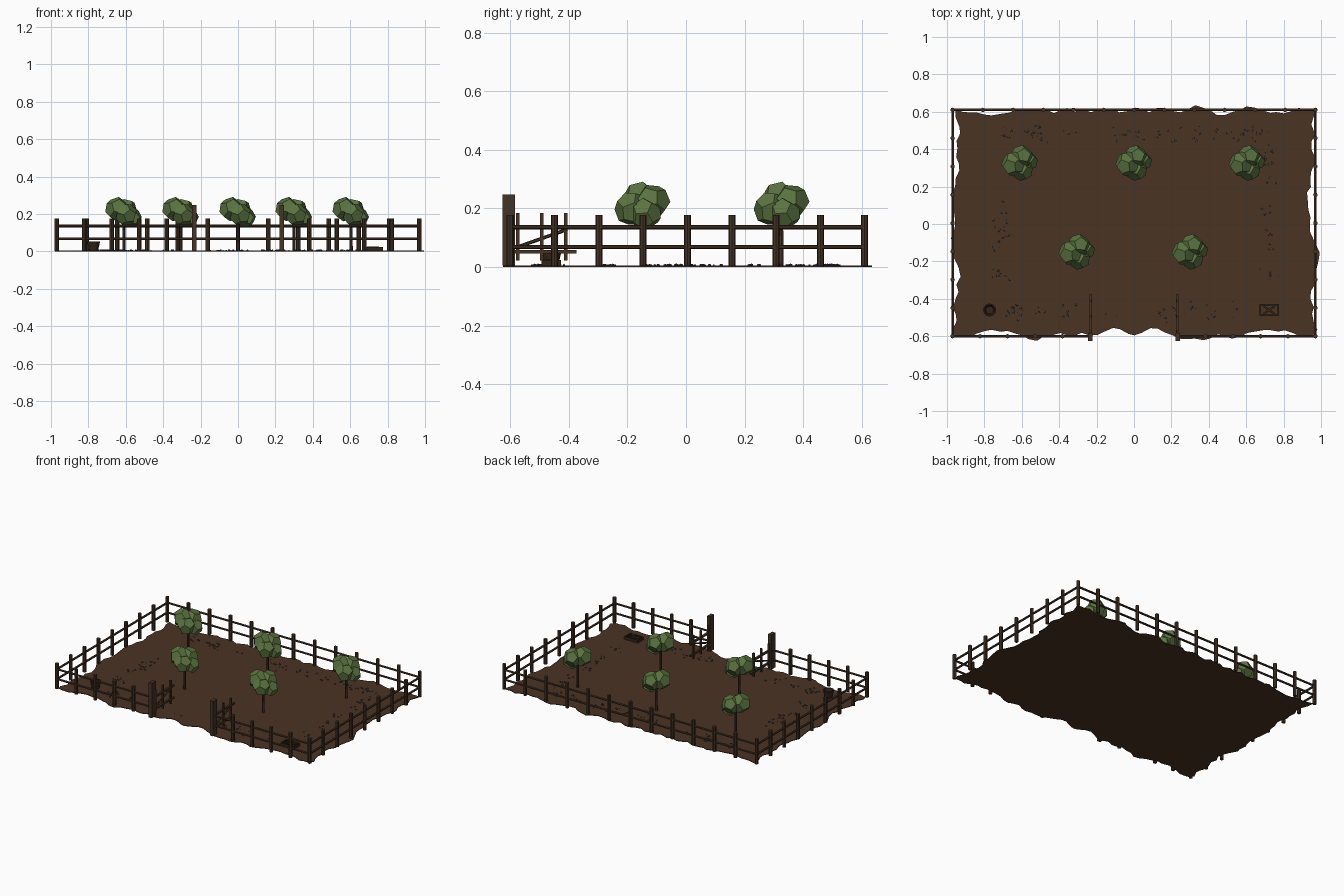
import bpy, bmesh, random
from math import pi, sqrt, cos, sin
from mathutils import Vector, Matrix

random.seed(7)
cube = bpy.data.objects.get("Cube")
if cube:
    bpy.data.objects.remove(cube, do_unlink=True)


def material(name, rgb):
    m = bpy.data.materials.new(name)
    m.use_nodes = True
    m.diffuse_color = (*rgb, 1)
    m.node_tree.nodes["Principled BSDF"].inputs["Base Color"].default_value = (*rgb, 1)
    return m


SOIL = material("soil", (0.068, 0.033, 0.017))
WOOD = material("fence wood", (0.060, 0.033, 0.018))
DARK = material("dark wood", (0.035, 0.019, 0.010))
LEAF = material("leaf green", (0.105, 0.175, 0.052))
STONE = material("stone grey", (0.060, 0.060, 0.058))


def finish(bm, name, mat):
    bmesh.ops.recalc_face_normals(bm, faces=bm.faces)
    mesh = bpy.data.meshes.new(name)
    bm.to_mesh(mesh)
    bm.free()
    mesh.materials.append(mat)
    ob = bpy.data.objects.new(name, mesh)
    bpy.context.collection.objects.link(ob)
    return ob


def pole(bm, a, b, r, sides=8, r2=None):
    """Round bar from a to b."""
    a, b = Vector(a), Vector(b)
    d = b - a
    m = Matrix.Translation((a + b) / 2) @ d.to_track_quat('Z', 'Y').to_matrix().to_4x4()
    bmesh.ops.create_cone(bm, cap_ends=True, segments=sides, radius1=r,
                          radius2=r if r2 is None else r2, depth=d.length, matrix=m)


def box(bm, centre, size, turn=0):
    m = Matrix.Translation(centre) @ Matrix.Rotation(turn, 4, 'Z') @ Matrix.Diagonal((*size, 1))
    bmesh.ops.create_cube(bm, size=1, matrix=m)


X, BACK, FRONT, GATE = 0.97, 0.61, -0.6, 0.235
RAILS = (0.068, 0.136)

# Ragged sheet of earth
def edge(a, b, n):
    """Jagged border points from corner a to corner b."""
    a, b = Vector(a), Vector(b)
    side = (b - a).normalized()
    out = Vector((side.y, -side.x))
    pts, drift = [], 0
    for i in range(n):
        drift = 0.6 * drift + random.uniform(-0.02, 0.02)
        p = a.lerp(b, (i + random.uniform(-0.2, 0.2)) / n)
        off = max(-0.04, min(0.03, drift))
        if p.y < -0.5 and abs(p.x) < GATE:
            off = -0.025 + 0.02 * cos(p.x * 30)
        pts.append(p + out * off)
    return pts


corners = [(-0.955, -0.6), (0.965, -0.6), (0.965, 0.605), (-0.955, 0.605)]
outline = []
for i, c in enumerate(corners):
    outline += edge(c, corners[(i + 1) % 4], 30 if i % 2 else 48)
bm = bmesh.new()
base = bm.faces.new([bm.verts.new((max(-1, min(1, p.x)), p.y, 0)) for p in outline])
top = bmesh.ops.extrude_face_region(bm, geom=[base])["geom"]
bmesh.ops.translate(bm, vec=(0, 0, 0.004),
                    verts=[v for v in top if isinstance(v, bmesh.types.BMVert)])
finish(bm, "ground", SOIL)


# Fence runs: posts and two rails
def fence(name, a, b, spans, skip=()):
    a, b = Vector(a), Vector(b)
    bm = bmesh.new()
    for i in range(spans + 1):
        if i not in skip:
            p = a.lerp(b, i / spans)
            pole(bm, (p.x, p.y, 0.003), (p.x, p.y, 0.177), 0.012)
    for z in RAILS:
        pole(bm, (a.x, a.y, z), (b.x, b.y, z), 0.0075, 6)
    finish(bm, name, WOOD)


fence("back_fence", (-X, BACK), (X, BACK), 12)
for s, side in ((1, "left"), (-1, "right")):
    fence(side + "_fence", (s * X, FRONT), (s * X, BACK), 8, skip=(0, 8))
    fence(side + "_front_fence", (s * X, FRONT), (s * GATE, FRONT), 5, skip=(5,))

    # Gate post with an inward-opened gate
    bm = bmesh.new()
    box(bm, (s * GATE, -0.605, 0.126), (0.024, 0.043, 0.242))
    finish(bm, side + "_gate_post", WOOD)
    bm = bmesh.new()
    gx = s * (GATE - 0.003)
    for y in (-0.575, -0.493, -0.41):
        box(bm, (gx, y, 0.103), (0.012, 0.012, 0.162))
    for z in (0.052, 0.136):
        box(bm, (gx, -0.482, z), (0.014, 0.215, 0.012))
    pole(bm, (gx, -0.575, 0.068), (gx, -0.405, 0.128), 0.006, 6)
    finish(bm, side + "_gate", WOOD)


# Trees: trunk plus overlapping twelve-sided leaf clumps
def clump(bm, centre, r, tilt):
    g = (1 + sqrt(5)) / 2
    signs = (-1, 1)
    pts = [(a, b, c) for a in signs for b in signs for c in signs]
    for a in signs:
        for b in signs:
            p = (0, a / g, b * g)
            pts += [p, p[1:] + p[:1], p[2:] + p[:2]]
    part = bmesh.new()
    verts = [part.verts.new(p) for p in pts]
    bmesh.ops.convex_hull(part, input=verts)
    bmesh.ops.dissolve_limit(part, angle_limit=0.1, verts=part.verts, edges=part.edges)
    m = (Matrix.Translation(centre) @ Matrix.Rotation(tilt, 4, (1, 0.6, 0.4))
         @ Matrix.Scale(r / sqrt(3), 4))
    part.transform(m)
    temp = bpy.data.meshes.new("clump")
    part.to_mesh(temp)
    part.free()
    bm.from_mesh(temp)
    bpy.data.meshes.remove(temp)


CLUMPS = [((-0.035, -0.005, 0.226), 0.066, 0.3), ((0.01, 0.035, 0.222), 0.062, 1.1),
          ((0.012, -0.035, 0.198), 0.06, 2.0), ((0.04, 0.012, 0.182), 0.056, 0.7)]
TREES = [(-0.61, 0.325), (0, 0.325), (0.605, 0.325), (-0.305, -0.15), (0.3, -0.15)]
for i, (x, y) in enumerate(TREES):
    bm = bmesh.new()
    pole(bm, (x, y, 0.002), (x, y, 0.2), 0.009, 7, 0.007)
    finish(bm, f"trunk_{i}", WOOD)
    bm = bmesh.new()
    for c, r, tilt in CLUMPS:
        clump(bm, Vector(c) + Vector((x, y, 0)), r, tilt)
    finish(bm, f"foliage_{i}", LEAF)

# Pebbles scattered in small groups around the yard
bm = bmesh.new()
runs = [((-0.8, 0.48), (0.75, 0.48), 20), ((0.72, -0.45), (0.72, 0.45), 10),
        ((-0.75, -0.47), (0.75, -0.47), 16), ((-0.73, -0.4), (-0.73, 0.4), 8)]
for a, b, groups in runs:
    for _ in range(groups):
        c = Vector(a).lerp(Vector(b), random.random())
        for _ in range(random.randint(2, 5)):
            r = random.uniform(0.003, 0.007)
            m = (Matrix.Translation((c.x + random.gauss(0, 0.025), c.y + random.gauss(0, 0.025), 0.006))
                 @ Matrix.Rotation(random.uniform(0, pi), 4, 'Z') @ Matrix.Diagonal((r * 1.3, r, r * 0.8, 1)))
            bmesh.ops.create_icosphere(bm, subdivisions=1, radius=1, matrix=m)
finish(bm, "pebbles", STONE)

# Bucket: flared open tub spun from a wall profile
bm = bmesh.new()
profile = [(0, 0.005), (0.024, 0.005), (0.035, 0.054), (0.028, 0.054), (0.02, 0.014), (0, 0.014)]
sides = 12
rings = [[bm.verts.new((-0.772 + r * cos(2 * pi * k / sides), -0.46 + r * sin(2 * pi * k / sides), z))
          for k in range(sides)] for r, z in profile[1:-1]]
for lo, hi in zip(rings, rings[1:]):
    for k in range(sides):
        n = (k + 1) % sides
        bm.faces.new((lo[k], lo[n], hi[n], hi[k]))
bm.faces.new(rings[0])
bm.faces.new(rings[-1])
finish(bm, "bucket", DARK)

# Low wooden frame with crossed sticks
bm = bmesh.new()
cx, cy = 0.722, -0.46
for s in (-1, 1):
    box(bm, (cx, cy + s * 0.029, 0.014), (0.104, 0.008, 0.02))
    box(bm, (cx + s * 0.048, cy, 0.014), (0.008, 0.056, 0.02))
    box(bm, (cx, cy, 0.02), (0.07, 0.01, 0.012), s * 0.6)
finish(bm, "wooden_frame", DARK)
